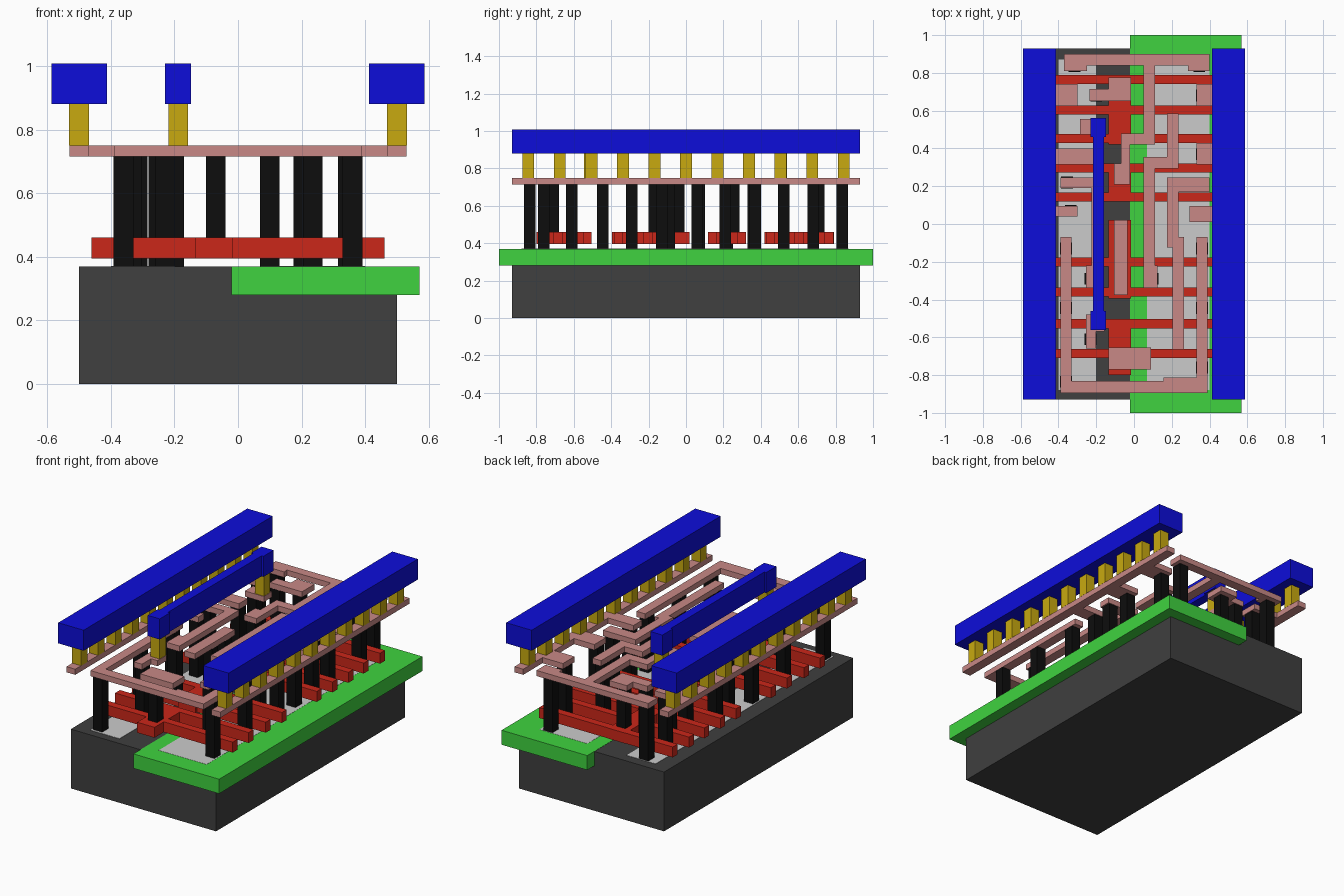
import bpy, bmesh


def material(name, rgb):
    m = bpy.data.materials.new(name)
    m.diffuse_color = (*rgb, 1)
    return m


DARK = material("dark_grey", (0.05, 0.05, 0.05))
GREEN = material("green", (0.05, 0.65, 0.05))
RED = material("red", (0.6, 0.02, 0.01))
BLACK = material("black", (0.004, 0.004, 0.004))
PINK = material("pink", (0.58, 0.25, 0.24))
YELLOW = material("yellow", (0.58, 0.4, 0.005))
BLUE = material("blue", (0.004, 0.004, 0.7))


def layer(name, rects, z0, z1, mat=None):
    """Extrude the union of axis-aligned rectangles (x0, x1, y0, y1)."""
    xs = sorted({v for r in rects for v in r[:2]})
    ys = sorted({v for r in rects for v in r[2:]})
    bm = bmesh.new()
    grid = {}

    def vert(i, j):
        if (i, j) not in grid:
            grid[i, j] = bm.verts.new((xs[i], ys[j], z0))
        return grid[i, j]

    for i in range(len(xs) - 1):
        for j in range(len(ys) - 1):
            cx, cy = (xs[i] + xs[i + 1]) / 2, (ys[j] + ys[j + 1]) / 2
            if any(a < cx < b and c < cy < d for a, b, c, d in rects):
                bm.faces.new([vert(i, j), vert(i + 1, j), vert(i + 1, j + 1), vert(i, j + 1)])
    top = bmesh.ops.extrude_face_region(bm, geom=bm.faces[:])["geom"]
    for v in top:
        if isinstance(v, bmesh.types.BMVert):
            v.co.z = z1
    bmesh.ops.recalc_face_normals(bm, faces=bm.faces[:])
    bmesh.ops.dissolve_limit(bm, angle_limit=0.01, verts=bm.verts[:], edges=bm.edges[:])
    me = bpy.data.meshes.new(name)
    bm.to_mesh(me)
    bm.free()
    ob = bpy.data.objects.new(name, me)
    bpy.context.collection.objects.link(ob)
    if mat:
        me.materials.append(mat)


def squares(points, h=0.031):
    return [(x - h, x + h, y - h, y + h) for x, y in points]


# Base block, well and active regions
layer("substrate", [(-0.5, 0.5, -0.93, 0.93)], 0, 0.369, DARK)
layer("well", [(-0.02, 0.57, -1, 1)], 0.28, 0.37, GREEN)
layer("left_active_region", [(-0.4, -0.2, -0.88, 0.87)], 0.33, 0.371)
layer("right_active_region", [(0.07, 0.4, -0.88, 0.87)], 0.33, 0.371)

# Gate groups: cross fingers joined by a central pad
gates = [
    ((-0.80, -0.505), (-0.685, -0.528)),
    ((-0.395, 0.02), (-0.36, -0.202)),
    ((0.12, 0.32), (0.142, 0.296)),
    ((0.42, 0.79), (0.453, 0.603, 0.764)),
]
for n, ((y0, y1), fingers) in enumerate(gates):
    rects = [(-0.135, -0.015, y0, y1)]
    rects += [(-0.46, 0.46, y - 0.024, y + 0.024) for y in fingers]
    layer(f"gate_{n + 1}", rects, 0.395, 0.46, RED)

# Contact posts down to the base, and shorter ones onto the gates
posts = [
    (-0.36, -0.835), (0.36, -0.76), (-0.23, -0.61), (0.235, -0.61),
    (-0.36, -0.445), (0.36, -0.445), (-0.23, -0.29), (0.1, -0.29),
    (-0.36, -0.13), (0.36, -0.13), (0.205, -0.09), (-0.335, 0.07), (0.345, 0.06),
    (-0.355, 0.22), (0.36, 0.21), (-0.25, 0.36), (0.36, 0.37),
    (-0.25, 0.522), (0.205, 0.522), (-0.335, 0.68), (0.36, 0.68), (-0.2, 0.68),
    (-0.315, 0.835), (0.345, 0.835),
]
layer("contact_posts", squares(posts), 0.37, 0.716, BLACK)
gate_posts = [(-0.07, -0.71), (-0.07, -0.17), (-0.07, -0.04), (-0.07, 0.255), (-0.07, 0.71)]
layer("gate_contact_posts", squares(gate_posts), 0.46, 0.716, BLACK)

# Lower wiring, each track a union of rectangles
tracks = {
    "left_rail": [(-0.53, -0.47, -0.93, 0.93), (-0.53, -0.30, 0.625, 0.74),
                  (-0.53, -0.215, 0.315, 0.40), (-0.53, -0.30, 0.04, 0.095)],
    "right_rail": [(0.47, 0.53, -0.93, 0.93), (0.33, 0.53, 0.625, 0.74),
                   (0.33, 0.53, 0.315, 0.43), (0.295, 0.53, 0.01, 0.095)],
    "top_track": [(-0.37, 0.40, 0.84, 0.90), (-0.37, -0.25, 0.81, 0.84),
                  (0.285, 0.40, 0.81, 0.84), (0.05, 0.11, 0.42, 0.84),
                  (-0.07, 0.11, 0.42, 0.48), (-0.07, -0.02, 0.21, 0.48),
                  (-0.105, -0.02, 0.21, 0.32)],
    "middle_track": [(0.175, 0.235, 0.295, 0.585), (0.05, 0.235, 0.295, 0.355),
                     (0.05, 0.11, -0.34, 0.355), (0.05, 0.125, -0.34, -0.22)],
    "right_track": [(0.175, 0.235, -0.125, 0.245), (0.175, 0.40, 0.17, 0.245),
                    (0.205, 0.265, -0.665, -0.07)],
    "bottom_track": [(-0.39, -0.33, -0.895, -0.07), (-0.39, 0.39, -0.895, -0.83),
                     (0.33, 0.39, -0.895, -0.07), (0.155, 0.39, -0.895, -0.812)],
    "left_track": [(-0.39, -0.165, 0.19, 0.245), (-0.225, -0.165, -0.34, 0.245),
                   (-0.255, -0.165, -0.34, -0.22)],
    "front_pad": [(-0.135, 0.09, -0.77, -0.655)],
    "centre_pad": [(-0.105, -0.035, -0.375, 0.02)],
    "back_pad": [(-0.135, -0.015, 0.65, 0.775), (-0.235, -0.015, 0.65, 0.715)],
    "back_link_pad": [(-0.285, -0.155, 0.475, 0.555)],
    "front_link_pad": [(-0.255, -0.2, -0.66, -0.48), (-0.255, -0.155, -0.57, -0.48)],
}
for name, rects in tracks.items():
    layer(name, rects, 0.715, 0.75, PINK)

# Yellow connectors between wiring levels
for side, x in (("left", -0.5), ("right", 0.5)):
    layer(f"{side}_connectors", squares([(x, 0.1685 * i) for i in range(-5, 6)]), 0.75, 0.88, YELLOW)
layer("middle_connectors", squares([(-0.188, -0.515), (-0.188, 0.51)]), 0.75, 0.88, YELLOW)

# Upper blue bars
layer("left_power_bar", [(-0.587, -0.412, -0.93, 0.93)], 0.88, 1.008, BLUE)
layer("right_power_bar", [(0.412, 0.587, -0.93, 0.93)], 0.88, 1.008, BLUE)
layer("middle_bar", [(-0.217, -0.16, -0.56, 0.56), (-0.23, -0.147, 0.46, 0.56),
                     (-0.23, -0.147, -0.56, -0.46)], 0.88, 1.008, BLUE)
